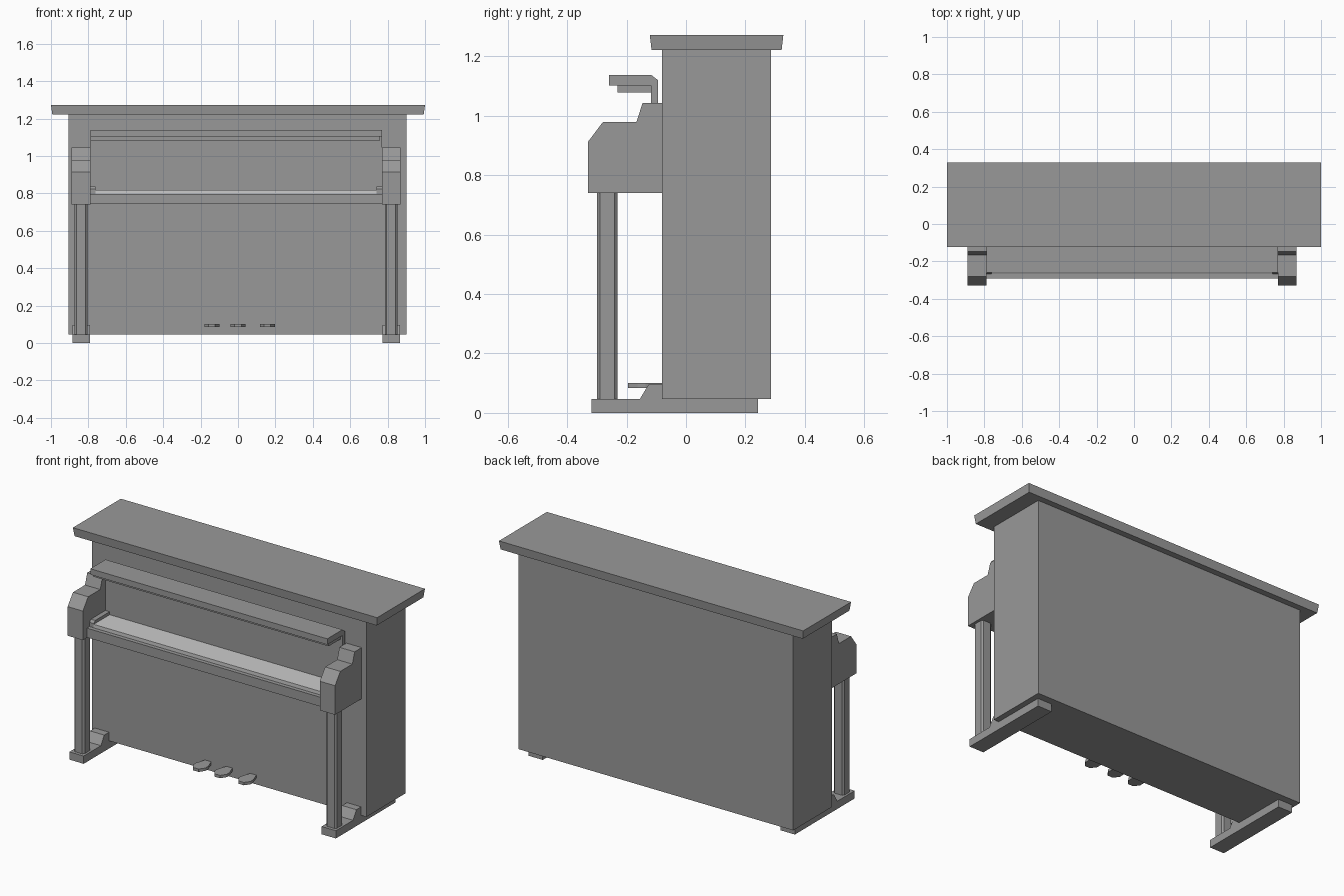
import bpy
import bmesh
from mathutils import Vector

cube = bpy.data.objects.get("Cube")
if cube:
    bpy.data.objects.remove(cube, do_unlink=True)


def material(name, value):
    mat = bpy.data.materials.new(name)
    mat.use_nodes = True
    colour = (value, value, value, 1)
    mat.diffuse_color = colour
    mat.node_tree.nodes["Principled BSDF"].inputs["Base Color"].default_value = colour
    return mat


CASE = material("case grey", 0.318)
KEYS = material("key light grey", 0.604)


def finish(name, bm, mat):
    bmesh.ops.recalc_face_normals(bm, faces=bm.faces)
    mesh = bpy.data.meshes.new(name)
    bm.to_mesh(mesh)
    bm.free()
    mesh.materials.append(mat)
    obj = bpy.data.objects.new(name, mesh)
    bpy.context.collection.objects.link(obj)
    return obj


def extrude(name, points, offset, mat=CASE):
    """Extrude a flat polygon of 3D points along an offset."""
    bm = bmesh.new()
    face = bm.faces.new([bm.verts.new(p) for p in points])
    grown = bmesh.ops.extrude_face_region(bm, geom=[face], use_keep_orig=True)
    verts = [g for g in grown["geom"] if isinstance(g, bmesh.types.BMVert)]
    bmesh.ops.translate(bm, verts=verts, vec=Vector(offset))
    return finish(name, bm, mat)


def side_profile(name, x0, x1, outline, mat=CASE):
    """Extrude a (y, z) outline from x0 to x1."""
    return extrude(name, [(x0, y, z) for y, z in outline], (x1 - x0, 0, 0), mat)


def box(name, x0, x1, y0, y1, z0, z1, mat=CASE):
    return side_profile(name, x0, x1, [(y0, z0), (y1, z0), (y1, z1), (y0, z1)], mat)


# Cabinet
box("cabinet", -0.905, 0.9, -0.08, 0.286, 0.046, 1.222)

# Lid, tapering slightly toward its underside
lid = box("lid", -1, 1, -0.122, 0.328, 1.222, 1.273)
for v in lid.data.vertices:
    if v.co.z < 1.25:
        v.co.x *= 0.993
        v.co.y += 0.006 if v.co.y < 0 else -0.006

# Arms, legs and feet on both sides
ARM = [(-0.08, 0.74), (-0.33, 0.74), (-0.33, 0.913), (-0.28, 0.979),
       (-0.167, 0.979), (-0.146, 1.044), (-0.08, 1.044)]
FOOT = [(0.243, 0), (-0.318, 0), (-0.318, 0.046), (-0.156, 0.046),
        (-0.125, 0.097), (-0.08, 0.097), (-0.08, 0.046), (0.243, 0.046)]
MID = -0.01
for side, sign in (("left", 1), ("right", -1)):
    centre = MID + sign * 0.829
    side_profile(side + "_arm", centre - 0.05, centre + 0.05, ARM)
    side_profile(side + "_foot", centre - 0.047, centre + 0.047, FOOT)
    # Square column with chamfered corners
    half, cut, y_leg = 0.034, 0.01, -0.265
    corners = []
    for sx, sy in ((1, 1), (-1, 1), (-1, -1), (1, -1)):
        pair = [(sx * half, sy * (half - cut)), (sx * (half - cut), sy * half)]
        corners += pair if sx == sy else pair[::-1]
    extrude(side + "_leg", [(centre + x, y_leg + y, 0.046) for x, y in corners],
            (0, 0, 0.694))
    # Small chamfered block at each end of the keys
    inner = MID + sign * 0.779
    side_profile(side + "_key_block", inner, inner - sign * 0.028,
                 [(-0.118, 0.795), (-0.267, 0.795), (-0.267, 0.822),
                  (-0.255, 0.836), (-0.118, 0.836)])

# Key bed, keys and panel behind them
X0, X1 = MID - 0.779, MID + 0.779
box("key_bed", X0, X1, -0.292, -0.094, 0.742, 0.797)
box("keys", X0 + 0.028, X1 - 0.028, -0.268, -0.118, 0.797, 0.818, KEYS)
side_profile("panel_and_shelf", X0, X1,
             [(-0.094, 0.797), (-0.094, 1.12), (-0.117, 1.138), (-0.26, 1.138),
              (-0.26, 1.103), (-0.118, 1.103), (-0.118, 0.797)])
box("shelf_underside", X0, X1 - 0.012, -0.23, -0.118, 1.079, 1.103)

# Pedals
PEDAL = [(-0.08, 0.02), (-0.137, 0.04), (-0.163, 0.04), (-0.195, 0.018)]
for name, x in (("right_pedal", -0.14), ("middle_pedal", 0), ("left_pedal", 0.157)):
    outline = [(x + w, y, 0.084) for y, w in PEDAL]
    outline += [(x - w, y, 0.084) for y, w in reversed(PEDAL)]
    extrude(name, outline, (0, 0, 0.017))
